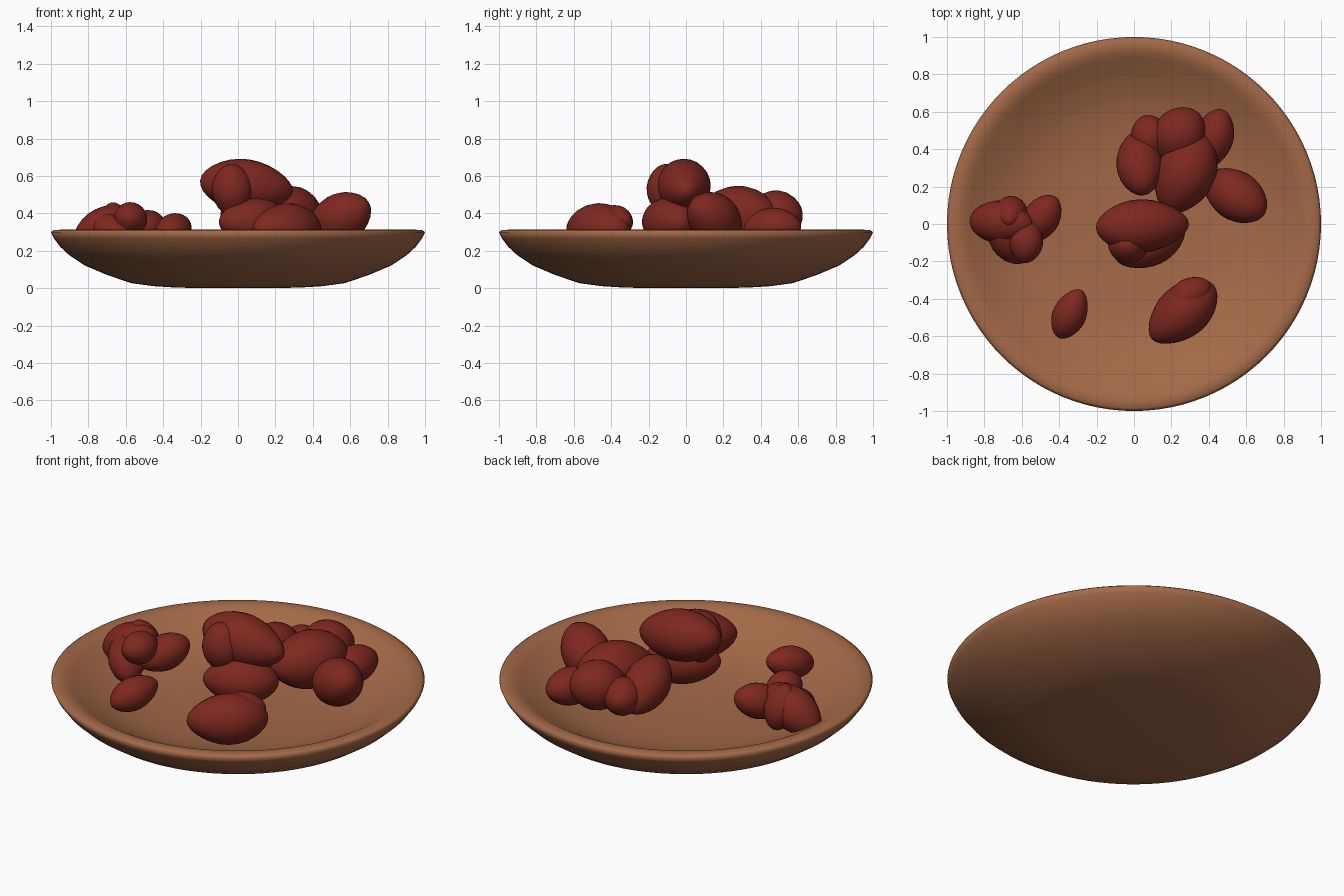
import bpy, bmesh, math
from mathutils import Vector

cube = bpy.data.objects.get("Cube")
if cube:
    bpy.data.objects.remove(cube, do_unlink=True)


def material(name, rgb):
    mat = bpy.data.materials.new(name)
    mat.use_nodes = True
    mat.diffuse_color = (*rgb, 1)
    mat.node_tree.nodes["Principled BSDF"].inputs["Base Color"].default_value = (*rgb, 1)
    return mat


clay = material("clay_brown", (0.37, 0.142, 0.064))
skin = material("date_red", (0.208, 0.021, 0.014))


def add_object(name, bm, mat):
    bmesh.ops.recalc_face_normals(bm, faces=bm.faces)
    for face in bm.faces:
        face.smooth = True
    mesh = bpy.data.meshes.new(name)
    bm.to_mesh(mesh)
    bm.free()
    mesh.materials.append(mat)
    obj = bpy.data.objects.new(name, mesh)
    bpy.context.collection.objects.link(obj)
    return obj


# Shallow bowl: one closed profile spun around z, outside first
profile = [(0, 0), (0.32, 0.003), (0.45, 0.011), (0.57, 0.027), (0.7, 0.071),
           (0.82, 0.122), (0.9, 0.175), (0.95, 0.221), (0.985, 0.268), (1, 0.3),
           (0.985, 0.311), (0.95, 0.313), (0.92, 0.307), (0.885, 0.288), (0.8, 0.24),
           (0.7, 0.195), (0.6, 0.165), (0.48, 0.145), (0.3, 0.133), (0, 0.13)]
bm = bmesh.new()
verts = [bm.verts.new((r, 0, z)) for r, z in profile]
edges = [bm.edges.new(pair) for pair in zip(verts, verts[1:])]
bmesh.ops.spin(bm, geom=verts + edges, cent=(0, 0, 0), axis=(0, 0, 1),
               angle=math.tau, steps=96, use_duplicate=False)
bmesh.ops.remove_doubles(bm, verts=bm.verts, dist=0.0005)
add_object("bowl", bm, clay)


# Date: a sphere stretched along its axis with tapering ends
def date(name, centre, axis, length, width):
    bm = bmesh.new()
    bmesh.ops.create_uvsphere(bm, u_segments=24, v_segments=14, radius=1)
    for v in bm.verts:
        t = v.co.z
        taper = 1 - 0.16 * t * t + 0.06 * t
        v.co = (v.co.x * taper * width / 2, v.co.y * taper * width / 2, t * length / 2)
    obj = add_object(name, bm, skin)
    obj.location = centre
    obj.rotation_euler = Vector(axis).to_track_quat('Z', 'Y').to_euler()


# Each group lists centre, axis, length and width
groups = {
    "left_pile_date": [
        ((-0.71, 0.01, 0.32), (-1, 0.05, -0.55), 0.37, 0.23),
        ((-0.66, 0.055, 0.335), (0.1, 0.35, -1), 0.26, 0.18),
        ((-0.575, -0.09, 0.37), (-0.1, -1, 0.1), 0.24, 0.18),
        ((-0.5, 0.025, 0.315), (0.5, 0.75, 0.3), 0.3, 0.195),
        ((-0.67, -0.08, 0.29), (0.6, -0.8, -0.55), 0.33, 0.205)],
    "centre_pile_date": [
        ((0.045, -0.01, 0.547), (-1, -0.05, 0.12), 0.5, 0.285),
        ((-0.03, -0.1, 0.52), (-0.05, -0.1, 1), 0.29, 0.22),
        ((0.085, -0.095, 0.355), (0.85, 0.45, 0), 0.41, 0.26)],
    "front_date": [
        ((0.26, -0.47, 0.315), (0.75, 0.66, 0), 0.44, 0.28),
        ((0.29, -0.385, 0.355), (0.85, 0.5, 0), 0.27, 0.18),
        ((-0.343, -0.48, 0.31), (-0.4, -0.85, -0.25), 0.29, 0.18)],
    "back_pile_date": [
        ((0.03, 0.325, 0.385), (0.1, -1, 0.6), 0.38, 0.25),
        ((0.275, 0.27, 0.388), (0.4, 0.85, 0), 0.46, 0.32),
        ((0.24, 0.475, 0.385), (0.55, 0.75, 0.1), 0.32, 0.275),
        ((0.09, 0.46, 0.355), (-0.3, 0.9, 0), 0.25, 0.21),
        ((0.425, 0.455, 0.325), (0.27, 0.9, 0.05), 0.33, 0.21),
        ((0.54, 0.155, 0.37), (0.75, -0.5, 0.4), 0.4, 0.265)],
}
for name, dates in groups.items():
    for number, spec in enumerate(dates, 1):
        date(f"{name}_{number}", *spec)
